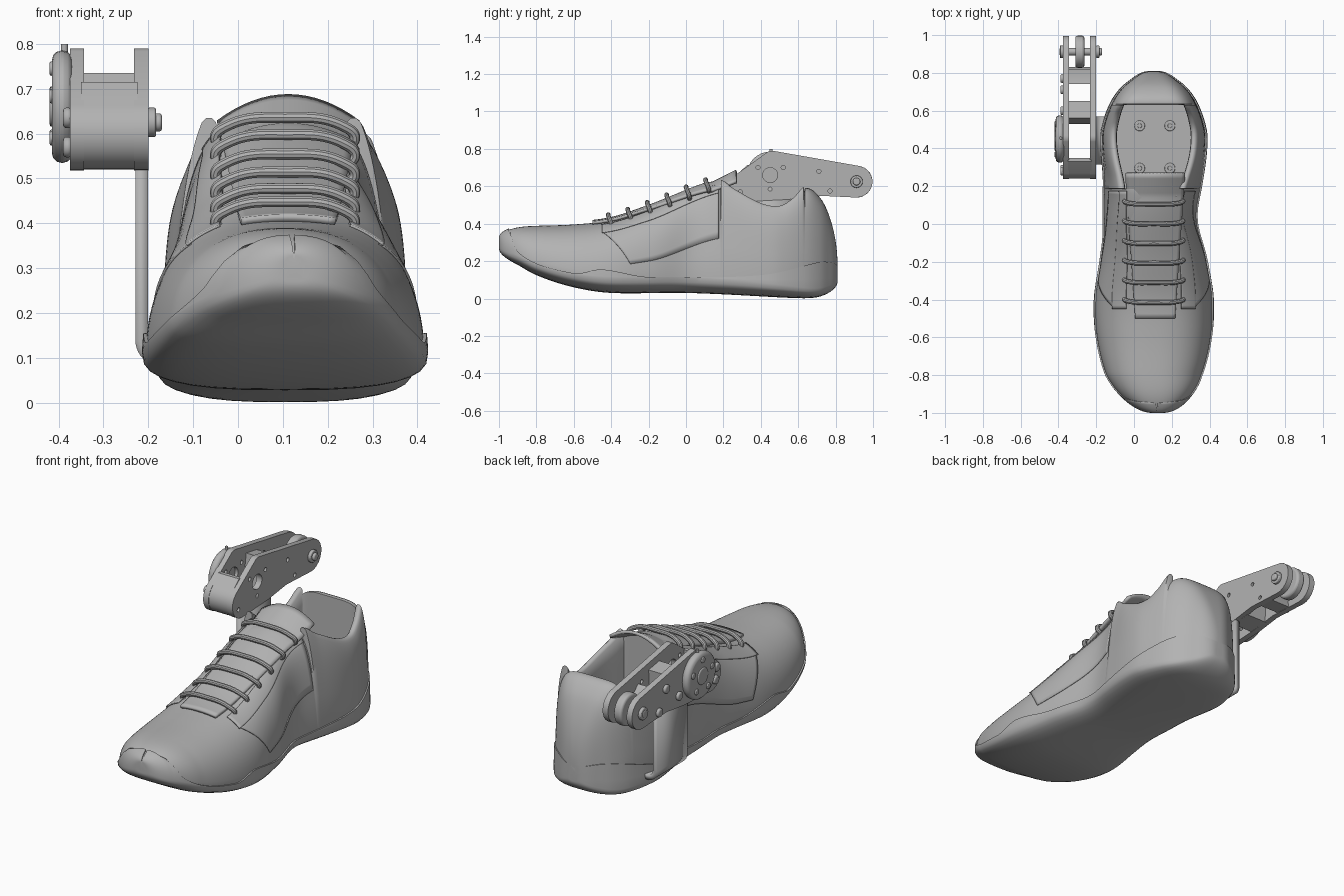
import bpy, bmesh
from math import sin, cos, asin, acos, exp, pi, radians

cube = bpy.data.objects.get("Cube")
if cube:
    bpy.data.objects.remove(cube)

shade = (0.45, 0.45, 0.45, 1)
grey = bpy.data.materials.new("plain_grey")
grey.use_nodes = True
grey.diffuse_color = shade
grey.node_tree.nodes["Principled BSDF"].inputs["Base Color"].default_value = shade

# Lengthwise profiles of the shoe as (y, value) pairs
HEEL, TOE, THROAT, BACK = .81, -1, .185, .632
WIDTH = ((TOE, .02), (-.9, .19), (-.8, .25), (-.6, .3), (-.4, .31), (-.2, .28), (0, .245), (.2, .255),
         (.4, .275), (.5, .272), (.64, .225), (.72, .17), (.77, .11), (HEEL, .015))
BOTTOM = ((TOE, .27), (-.9, .18), (-.8, .125), (-.6, .06), (-.4, .03), (0, .03), (.6, .002), (.72, .012), (HEEL, .09))
TOP = ((TOE, .32), (-.9, .38), (-.6, .396), (-.4, .42), (-.2, .485), (.18, .625), (.25, .58), (.4, .5),
       (.5, .485), (.57, .525), (.64, .592), (.72, .535), (.77, .43), (HEEL, .18))
SQUARE = ((TOE, 2.3), (-.2, 2.7), (.18, 4.5), (.64, 5), (HEEL, 2.5))
SOLE_LINE = ((TOE, .4), (-.96, .4), (-.9, .25), (-.6, .135), (-.45, .155), (-.2, .115), (.4, .125), (.72, .195), (HEEL, .17))


def theta(y):
    return acos(max(-1, min(1, 1 - 2 * (y - TOE) / (HEEL - TOE))))


def smooth(table, y):
    """Smooth interpolation that rounds off both ends of the shoe."""
    t = theta(y)
    th = [theta(p[0]) for p in table]
    last = len(th) - 1
    i = max(j for j in range(last) if th[j] <= t)
    h = th[i + 1] - th[i]
    f = (t - th[i]) / h

    def slope(j):
        a, b = max(j - 1, 0), min(j + 1, last)
        return (table[b][1] - table[a][1]) / (th[b] - th[a])
    return (table[i][1] * (1 + 2 * f) * (1 - f) ** 2 + table[i + 1][1] * f * f * (3 - 2 * f)
            + h * f * (1 - f) * (slope(i) * (1 - f) - slope(i + 1) * f))


class Section:
    """Half cross-section of the shoe at y, as distances from the centre and heights."""

    def __init__(self, y):
        self.x = .105 - .02 * exp(-((y - .05) / .15) ** 2) + .1 * max(0, -.8 - y)
        self.w, self.low, self.top = smooth(WIDTH, y), smooth(BOTTOM, y), smooth(TOP, y)
        self.mid = self.low + .015 + .07 * sin(theta(y))
        self.e = smooth(SQUARE, y)
        self.taper = .05 + .19 * exp(-((y - .13) / .17) ** 2)
        self.line = smooth(SOLE_LINE, y)

    def wall(self, t, off=0):
        v = max(sin(t), 0) ** (2 / self.e)
        u = max(cos(t), 0) ** (2 / self.e) * (1 - self.taper * v)
        return self.w * u + off * cos(t), self.mid + (self.top - self.mid) * v + off * sin(t)

    def under(self, off=0, lift=0):
        angles = [pi * i / 16 for i in range(8)]
        base = self.low + lift
        return [((self.w + off) * sin(t) ** .7, base + (self.mid - base) * (1 - cos(t) ** .7)) for t in angles]


def select_only(ob):
    bpy.ops.object.select_all(action='DESELECT')
    bpy.context.view_layer.objects.active = ob
    ob.select_set(True)


def finish(ob, angle=35):
    ob.data.materials.clear()
    ob.data.materials.append(grey)
    select_only(ob)
    bpy.ops.object.shade_smooth_by_angle(angle=radians(angle))


def add(name, data):
    ob = bpy.data.objects.new(name, data)
    bpy.context.collection.objects.link(ob)
    return ob


def skin(name, rows, ring=False, thick=0, angle=35):
    """Skin rows of points; rings are closed and capped, strips are thickened."""
    bm = bmesh.new()
    vs = [[bm.verts.new(p) for p in r] for r in rows]
    m = len(rows[0])
    for a, b in zip(vs, vs[1:]):
        for j in range(m if ring else m - 1):
            q = (j + 1) % m
            bm.faces.new((a[j], a[q], b[q], b[j]))
    if ring:
        bm.faces.new(vs[0])
        bm.faces.new(vs[-1])
    bmesh.ops.remove_doubles(bm, verts=bm.verts, dist=1e-5)
    bmesh.ops.recalc_face_normals(bm, faces=bm.faces)
    me = bpy.data.meshes.new(name)
    bm.to_mesh(me)
    bm.free()
    ob = add(name, me)
    if thick:
        mod = ob.modifiers.new("thickness", 'SOLIDIFY')
        mod.thickness, mod.offset = thick, 0
    finish(ob, angle)


def both_sides(y, xc, half, shared_top):
    other = half[1:-1] if shared_top else half[1:]
    return [(xc + d, y, z) for d, z in half] + [(xc - d, y, z) for d, z in reversed(other)]


# Upper with the foot opening, and the sole with its toe bumper
stations = [TOE + (HEEL - TOE) * (1 - cos(pi * i / 110)) / 2 for i in range(111)]
stations = sorted(stations + [edge + step for edge in (THROAT, BACK) for step in (-.003, .003)])
upper, sole = [], []
for y in stations:
    s = Section(y)
    half = s.under(lift=.008)
    if THROAT < y < BACK:
        r, peak = s.wall(pi / 4)
        stretch = (s.top - s.mid) / (peak - s.mid)
        for i in range(13):
            d, z = s.wall(pi / 4 * i / 12)
            half.append((d, s.mid + (z - s.mid) * stretch))
        half += [(r - .01, s.top + .01), (r - .022, s.top + .01), (r - .032, s.top)]
        inner, floor = r - .034, .21
        half += [(inner, s.top + (floor - s.top) * i / 5) for i in range(1, 6)]
        half += [(inner * (1 - i / 4), floor) for i in range(1, 5)]
    else:
        half += [s.wall(pi / 2 * i / 24) for i in range(25)]
    upper.append(both_sides(y, s.x, half, True))
    v = max(0, min(1, (s.line - s.mid) / (s.top - s.mid)))
    edge = min(asin(v ** (s.e / 2)), 1.55)
    band = s.under(off=.008) + [s.wall(edge * i / 10, .008) for i in range(11)] + [s.wall(edge, -.006)]
    sole.append(both_sides(y, s.x, band, False))
skin("shoe_upper", upper, ring=True, angle=50)
skin("sole", sole, ring=True, angle=40)


def panel(name, side, front, slant, low, high, off):
    """Thin overlay on the upper between two angles, with a slanted front edge."""
    rows = []
    for i in range(33):
        row = []
        for j in range(13):
            deg = low + (high - low) * j / 12
            start = front - slant * deg
            y = start + (.175 - start) * i / 32
            s = Section(y)
            d, z = s.wall(radians(deg), off)
            row.append((s.x + side * d, y, z))
        rows.append(row)
    skin(name, rows, thick=.006)


for side, word in ((1, "left"), (-1, "right")):
    panel(word + "_quarter_panel", side, -.27, .0035, 8, 50, .002)
    panel(word + "_eyestay", side, -.45, 0, 48, 66, .006)

# Tongue
rows = []
for i in range(31):
    f = i / 30
    y = -.5 + .77 * f
    crest = Section(y).top + .008 if y < .12 else .606 + (y - .12) * .5
    half_width, drop = .105 + .05 * f, .008 + .05 * f ** 2
    rows.append([(.112 + half_width * u / 8, y, crest - drop * (u / 8) ** 2) for u in range(-8, 9)])
skin("tongue", rows, thick=.016)


def from_curve(name, curve, rot=(0, 0, 0), loc=(0, 0, 0)):
    ob = add(name, curve)
    ob.rotation_euler, ob.location = rot, loc
    select_only(ob)
    bpy.ops.object.convert(target='MESH')
    finish(bpy.context.object)


# Laces arching over the tongue
arch = ((-.86, .014, -.07), (-1, .01, -.045), (-.85, 0, -.02))
arch += ((0, -.005, 0),) + tuple((-u, dy, dz) for u, dy, dz in reversed(arch))
for i in range(6):
    y = .11 - .104 * i
    crest = Section(y).top + .03
    cu = bpy.data.curves.new("lace", 'CURVE')
    cu.dimensions, cu.bevel_depth, cu.bevel_resolution, cu.use_fill_caps = '3D', .0125, 3, True
    sp = cu.splines.new('BEZIER')
    sp.bezier_points.add(len(arch) - 1)
    for point, (u, dy, dz) in zip(sp.bezier_points, arch):
        point.co = (.105 + .155 * u, y + dy, crest + dz)
        point.handle_left_type = point.handle_right_type = 'AUTO'
    from_curve(f"lace_{i + 1}", cu)


def arc(y, z, r, start, end, n=10):
    angles = [radians(start + (end - start) * i / n) for i in range(n + 1)]
    return [(y + r * cos(a), z + r * sin(a)) for a in angles]


def plate(name, outline, x, thick, holes=()):
    """Side profile in (y, z) with round holes, extruded across x."""
    cu = bpy.data.curves.new(name, 'CURVE')
    cu.dimensions, cu.fill_mode, cu.extrude = '2D', 'BOTH', thick / 2
    for loop in [outline] + [arc(y, z, r, 0, 345, 23) for y, z, r in holes]:
        sp = cu.splines.new('POLY')
        sp.points.add(len(loop) - 1)
        for point, (y, z) in zip(sp.points, loop):
            point.co = (y, z, 0, 1)
        sp.use_cyclic_u = True
    from_curve(name, cu, (pi / 2, 0, pi / 2), (x, 0, 0))


def disc(name, centre, r, depth, bevel, upright=False):
    bpy.ops.mesh.primitive_cylinder_add(vertices=32, radius=r, depth=depth, location=centre,
                                        rotation=(0, 0 if upright else pi / 2, 0))
    ob = bpy.context.object
    ob.name = name
    mod = ob.modifiers.new("round", 'BEVEL')
    mod.width, mod.segments, mod.limit_method = bevel, 3, 'ANGLE'
    finish(ob)


# Insole screws
for x in (.03, .19):
    for y in (.295, .52):
        disc("insole_screw", (x, y, .212), .028, .012, .004, True)
        disc("insole_screw_core", (x, y, .217), .012, .014, .002, True)

# Bracket joining the arm to the sole, bent inwards at the bottom
foot = [(0, .095)] + arc(-.17, .14, .045, 270, 180) + [(-.215, .62)]
skin("bracket", [[(x, y, z) for x, z in foot] for y in (.315, .57)], thick=.028)

# Arm: two side plates with cross pieces between
AXLE, HUB, OUTER, INNER, MIDDLE = (.912, .625), (.45, .66), -.359, -.216, -.287
outline = arc(.32, .6, .082, 270, 130) + arc(.46, .74, .05, 118, 78) + arc(*AXLE, .085, 78, -95)
outline += [(.7, .55), (.55, .53)]
spots = ((.29, .57), (.385, .7), (.52, .7), (.45, .585), (.71, .68), (.77, .575))
holes = [(*HUB, .04)] + [(*spot, .011) for spot in spots]
plate("arm_plate_outer", outline, OUTER, .032, holes)
plate("arm_plate_inner", outline, INNER, .032, holes)
webs = {"front_block": arc(.32, .6, .08, 270, 130) + [(.33, .715), (.35, .715), (.35, .52)],
        "middle_web": [(.53, .53), (.64, .54), (.65, .72), (.56, .735)],
        "rear_web": [(.74, .55), (.83, .545), (.82, .6), (.74, .68)]}
for name, shape in webs.items():
    plate(name, shape, MIDDLE, .125)

# Drive housing on the outer plate with its screws and pin
disc("drive_housing", (-.392, *HUB), .125, .045, .02)
disc("drive_hub", (-.39, *HUB), .045, .06, .006)
for y, z in arc(*HUB, .085, 20, 308, 4):
    disc("housing_screw", (-.41, y, z), .016, .02, .004)
for spot in (spots[0], (.28, .635), (.6, .6), spots[4], spots[5]):
    disc("arm_screw", (-.38, *spot), .023, .02, .008)
disc("housing_pin", (-.387, .455, .78), .008, .04, .002, True)

# Rear roller and axle
disc("middle_roller", (MIDDLE, *AXLE), .085, .048, .012)
disc("axle", (-.282, *AXLE), .02, .225, .006)
for x in (-.383, -.192):
    disc("axle_washer", (x, *AXLE), .033, .018, .004)
